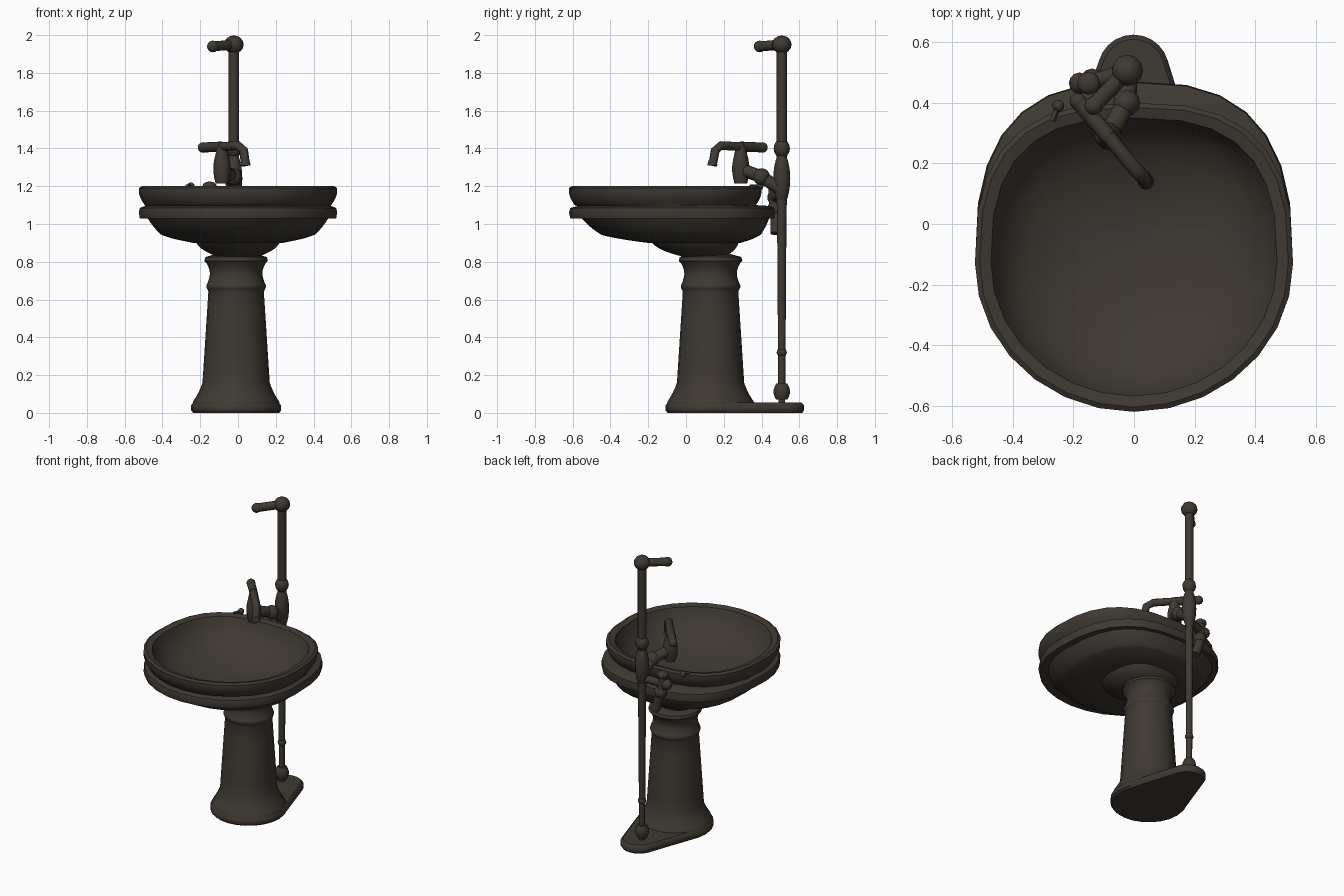
import bpy, bmesh, math
from mathutils import Vector

cube = bpy.data.objects.get("Cube")
if cube:
    bpy.data.objects.remove(cube, do_unlink=True)

bronze = bpy.data.materials.new("dark bronze")
bronze.use_nodes = True
bronze_color = (0.05, 0.041, 0.032, 1)
bronze.diffuse_color = bronze_color
shader = bronze.node_tree.nodes["Principled BSDF"]
shader.inputs["Base Color"].default_value = bronze_color
shader.inputs["Roughness"].default_value = 0.8


def finish(name, bm):
    """Turn a bmesh into a smooth-shaded object with crisp edges."""
    bmesh.ops.recalc_face_normals(bm, faces=bm.faces)
    mesh = bpy.data.meshes.new(name)
    bm.to_mesh(mesh)
    bm.free()
    mesh.materials.append(bronze)
    part = bpy.data.objects.new(name, mesh)
    bpy.context.collection.objects.link(part)
    bpy.ops.object.select_all(action="DESELECT")
    part.select_set(True)
    bpy.context.view_layer.objects.active = part
    bpy.ops.object.shade_smooth_by_angle(angle=math.radians(45))


def loft(name, rings):
    """Skin a list of equal-length point rings and cap both ends."""
    bm = bmesh.new()
    loops = [[bm.verts.new(point) for point in ring] for ring in rings]
    for lower, upper in zip(loops, loops[1:]):
        for i in range(len(lower)):
            bm.faces.new((lower[i - 1], lower[i], upper[i], upper[i - 1]))
    bm.faces.new(loops[0])
    bm.faces.new(loops[-1])
    finish(name, bm)


def circle(center, radius, sides):
    turns = [math.tau * i / sides for i in range(sides)]
    return [center + radius * Vector((math.cos(t), math.sin(t), 0)) for t in turns]


def arc(start, end, bulge=0.0, steps=5):
    """Profile section between two (width, height) points, bowed outwards by bulge."""
    section = []
    for i in range(steps + 1):
        t = i / steps
        width, height = Vector(start).lerp(Vector(end), t)
        section.append((width + bulge * math.sin(math.pi * t), height))
    return section


def lathe(name, axis, profile, sides):
    loft(name, [circle(axis + Vector((0, 0, height)), width, sides)
                for width, height in profile])


def tube(name, radius, *path, sides=10):
    """Sweep a circle along a path, keeping it square to the direction of travel."""
    points = [Vector(p) for p in path]
    rings = []
    for i, point in enumerate(points):
        travel = points[min(i + 1, len(points) - 1)] - points[max(i - 1, 0)]
        turn = Vector((0, 0, 1)).rotation_difference(travel)
        rings.append([point + turn @ c for c in circle(Vector(), radius, sides)])
    loft(name, rings)


def ball(name, center, width, height):
    bm = bmesh.new()
    bmesh.ops.create_uvsphere(bm, u_segments=12, v_segments=8, radius=1)
    bmesh.ops.scale(bm, vec=(width, width, height), verts=bm.verts)
    bmesh.ops.translate(bm, vec=center, verts=bm.verts)
    finish(name, bm)


def basin_ring(middle, back, scale, height, sides=28):
    """Outline with a round front and a squarer back, scaled about a middle y."""
    half_width, front, widest = 0.525, -0.62, -0.13
    ring = []
    for i in range(sides):
        turn = math.tau * i / sides
        across, along = math.cos(turn), math.sin(turn)
        power = 0.74 if along > 0 else 1
        reach = back - widest if along > 0 else widest - front
        x = half_width * math.copysign(abs(across) ** power, across)
        y = widest + reach * math.copysign(abs(along) ** power, along)
        ring.append((x * scale, middle + (y - middle) * scale, height))
    return ring


# Basin: the underside grows from the pedestal axis, the rim and hollow from the bowl centre
underside = (arc((0.2, 0.825), (0.42, 0.9), 0.04)
             + arc((0.45, 0.9), (0.76, 0.94), 0.03)
             + arc((0.78, 0.945), (0.91, 1.03), 0.01)
             + [(0.99, 1.03), (1, 1.06), (0.99, 1.085), (0.94, 1.095)])
rim = arc((0.94, 1.1), (1, 1.19), 0.02) + [(0.97, 1.2), (0.9, 1.19)]
hollow = []
for i in range(7):
    dip = math.radians(12 * i + 10)
    hollow.append((0.89 * math.cos(dip), 1.2 - 0.25 * math.sin(dip)))
loft("basin", [basin_ring(0.14, 0.47, *p) for p in underside]
     + [basin_ring(-0.1, 0.4, *p) for p in rim + hollow])

# Pedestal: flared foot, tapering shaft, neck band, flared capital
column = Vector((-0.01, 0.13, 0))
lathe("pedestal", column,
      arc((0.238, 0.01), (0.23, 0.05), steps=1)
      + arc((0.228, 0.06), (0.185, 0.14), -0.003)
      + arc((0.178, 0.16), (0.147, 0.64))
      + arc((0.15, 0.65), (0.15, 0.69), 0.008)
      + arc((0.147, 0.7), (0.155, 0.79), -0.012)
      + [(0.168, 0.805), (0.163, 0.825), (0.11, 0.84)], 20)

# Supply pipe with swollen collars
pipe = Vector((-0.022, 0.507, 0))
up = Vector((0, 0, 1))
lathe("lower_pipe", pipe, arc((0.018, 0.05), (0.026, 1.2)), 12)
lathe("upper_pipe", pipe, arc((0.027, 1.1), (0.027, 1.94)), 12)
lathe("foot_bulb", pipe, arc((0.03, 0.07), (0.03, 0.155), 0.014), 12)
ball("ankle_collar", pipe + up * 0.32, 0.027, 0.025)
ball("pipe_sleeve", pipe + up * 1.24, 0.045, 0.14)
ball("upper_collar", pipe + up * 1.4, 0.043, 0.05)
ball("top_joint", pipe + up * 1.95, 0.052, 0.048)

# Floor plate: two discs joined by straight sides, narrower under the pipe
bm = bmesh.new()
plate_ends = ((column, 0.238), (pipe + Vector((0.02, 0, 0)), 0.118))
for center, radius in plate_ends:
    for height, inset in ((0, 0.01), (0.015, 0), (0.04, 0), (0.055, 0.015)):
        for point in circle(center + up * height, radius - inset, 24):
            bm.verts.new(point)
bmesh.ops.convex_hull(bm, input=bm.verts)
finish("floor_plate", bm)

# Short arm at the top of the pipe
arm_end = Vector((-0.133, 0.39, 1.94))
tube("top_arm", 0.027, pipe + up * 1.95, arm_end)
ball("arm_cap", arm_end, 0.031, 0.031)

# Faucet: elbow from the pipe, upright body, cross bar and drooping spout
body = Vector((-0.085, 0.29, 0))
elbow = Vector((-0.025, 0.4, 1.25))
tube("faucet_branch", 0.034, pipe + up * 1.18, elbow, body + up * 1.29)
ball("faucet_elbow", elbow, 0.045, 0.045)
lathe("faucet_body", body,
      arc((0.034, 1.215), (0.034, 1.37), 0.012) + [(0.026, 1.41)], 12)
bar_end = Vector((-0.185, 0.405, 1.405))
spout_tip = Vector((0.04, 0.14, 1.31))
tube("cross_bar", 0.027, bar_end, body + up * 1.41)
tube("spout", 0.024, body + up * 1.41, (0, 0.185, 1.415),
     (0.03, 0.155, 1.39), spout_tip)
ball("bar_cap", bar_end, 0.028, 0.028)
lathe("spout_lip", spout_tip, arc((0.027, 0), (0.02, 0.03)), 12)

# Drain valve hanging behind the rim, linked to the pipe
valve = Vector((-0.15, 0.465, 1.14))
valve_neck = Vector((-0.13, 0.475, 1.04))
tube("valve_link", 0.026, pipe + up * 1.16, valve)
tube("drain_valve", 0.029, (-0.1, 0.475, 0.95), valve_neck, valve, valve + up * 0.07)
ball("valve_hub", valve.lerp(valve_neck, 0.6), 0.042, 0.04)
ball("valve_cap", valve + up * 0.06, 0.038, 0.025)
ball("valve_knob", valve - Vector((0.03, 0, 0)), 0.035, 0.035)

# Small lever on the rim
lever_end = Vector((-0.25, 0.39, 1.2))
tube("rim_lever", 0.01, (-0.27, 0.34, 1.2), lever_end, sides=8)
ball("lever_knob", lever_end, 0.02, 0.02)
